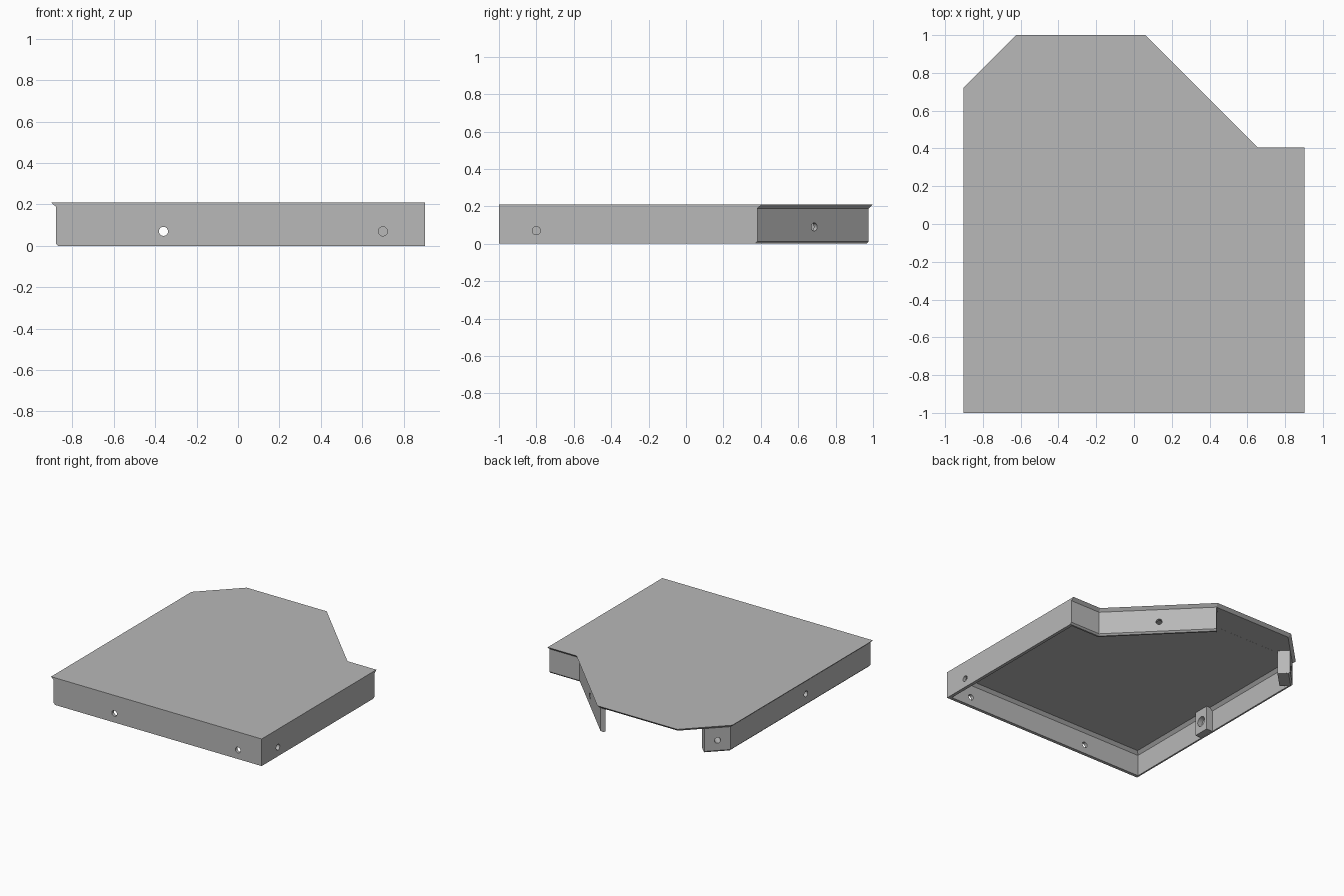
import bpy, bmesh, math
from mathutils import Vector

cube = bpy.data.objects.get("Cube")
if cube:
    bpy.data.objects.remove(cube)

grey = bpy.data.materials.new("plain grey")
grey.use_nodes = True
COLOR = (0.48, 0.48, 0.48, 1)
grey.diffuse_color = COLOR
grey.node_tree.nodes["Principled BSDF"].inputs["Base Color"].default_value = COLOR

# Outline, counter-clockwise from the front; stepped edges are set in under the lid
OUTLINE = [Vector(p) for p in ((-0.903, -1), (0.903, -1), (0.903, 0.405), (0.655, 0.405),
                               (0.06, 1), (-0.625, 1), (-0.903, 0.72))]
STEPPED = (0, 0, 1, 1, 1, 1, 1)
HEIGHT, CEILING, STEP, WALL = 0.21, 0.188, 0.023, 0.025


def edge_frame(i):
    a, b = OUTLINE[i], OUTLINE[(i + 1) % len(OUTLINE)]
    along = (b - a).normalized()
    return a, along, Vector((-along.y, along.x))


def inset_loop(step, wall=0):
    """Outline moved inwards, each edge by its own distance."""
    loop = []
    for i in range(len(OUTLINE)):
        p, d0, n0 = edge_frame(i - 1 if i else len(OUTLINE) - 1)
        q, d1, n1 = edge_frame(i)
        p = p + n0 * (STEPPED[i - 1] * step + wall)
        q = q + n1 * (STEPPED[i] * step + wall)
        t = (q - p).cross(d1) / d0.cross(d1)
        loop.append(p + d0 * t)
    return loop


def stack(name, layers):
    """Closed solid through a series of (loop, z) layers."""
    bm = bmesh.new()
    rings = [[bm.verts.new((p.x, p.y, z)) for p in loop] for loop, z in layers]
    for low, high in zip(rings, rings[1:]):
        for i in range(len(low)):
            j = (i + 1) % len(low)
            bm.faces.new((low[i], low[j], high[j], high[i]))
    bm.faces.new(rings[0])
    bm.faces.new(rings[-1])
    bmesh.ops.recalc_face_normals(bm, faces=bm.faces)
    mesh = bpy.data.meshes.new(name)
    bm.to_mesh(mesh)
    bm.free()
    mesh.materials.append(grey)
    obj = bpy.data.objects.new(name, mesh)
    bpy.context.collection.objects.link(obj)
    return obj


def combine(target, tool, operation):
    mod = target.modifiers.new(operation.lower(), "BOOLEAN")
    mod.operation, mod.object, mod.solver = operation, tool, "EXACT"
    tool.hide_render = True
    bpy.context.view_layer.objects.active = target
    bpy.ops.object.modifier_apply(modifier=mod.name)
    bpy.data.objects.remove(tool)


def edge_block(edge, start, end, near, far):
    """Block against the inside of one wall."""
    p, d, n = edge_frame(edge)
    corners = [p + d * s + n * t for s, t in ((start, near), (end, near), (end, far), (start, far))]
    return stack("mounting_block", [(corners, 0.001), (corners, CEILING + 0.005)])


def drill(edge, s, z, near, far, radius):
    p, d, n = edge_frame(edge)
    centre = p + d * s + n * (near + far) / 2
    bpy.ops.mesh.primitive_cylinder_add(vertices=24, radius=radius, depth=far - near,
                                        location=(centre.x, centre.y, z),
                                        rotation=(math.pi / 2, 0, math.atan2(d.y, d.x)))
    cutter = bpy.context.object
    cutter.data.materials.append(grey)
    combine(panel, cutter, "DIFFERENCE")


# Lid with mitred edges, walls with a small foot chamfer, and a hollow with a chamfered ceiling
panel = stack("panel", [
    (inset_loop(STEP + 0.012), 0), (inset_loop(STEP), 0.012),
    (inset_loop(STEP), HEIGHT - 0.021), (inset_loop(0), HEIGHT)])
hollow = stack("hollow", [
    (inset_loop(STEP, WALL), -0.05), (inset_loop(STEP, WALL), CEILING - 0.022),
    (inset_loop(STEP, WALL + 0.022), CEILING)])
combine(panel, hollow, "DIFFERENCE")

# Open back between the angled wall and the middle of the corner wall
opening = [Vector(p) for p in ((-0.864, 0.96), (-0.664, 0.76), (-0.167, 0.76),
                               (0.15, 1.077), (-0.8, 1.1))]
combine(panel, stack("opening", [(opening, -0.05), (opening, CEILING + 0.0005)]), "DIFFERENCE")

# Mounting blocks on the corner wall and the side wall
CORNER, SIDE = 5, 6
corner_length = (OUTLINE[6] - OUTLINE[5]).length
combine(panel, edge_block(CORNER, corner_length / 2, corner_length - 0.02, STEP + 0.013, 0.115), "UNION")
combine(panel, edge_block(SIDE, 0.87, 0.995, STEP + 0.013, 0.1), "UNION")

# Screw holes: two front, one right, one angled, one corner, one side with a wide pocket
for edge, s, z, far in ((0, 0.543, 0.07, 0.08), (0, 1.603, 0.07, 0.08), (1, 0.2, 0.07, 0.08),
                        (3, 0.42, 0.09, 0.08), (CORNER, corner_length * 0.74, 0.09, 0.2),
                        (SIDE, 0.932, 0.09, 0.2)):
    drill(edge, s, z, -0.05, far, 0.022)
drill(SIDE, 0.932, 0.09, 0.06, 0.2, 0.038)
